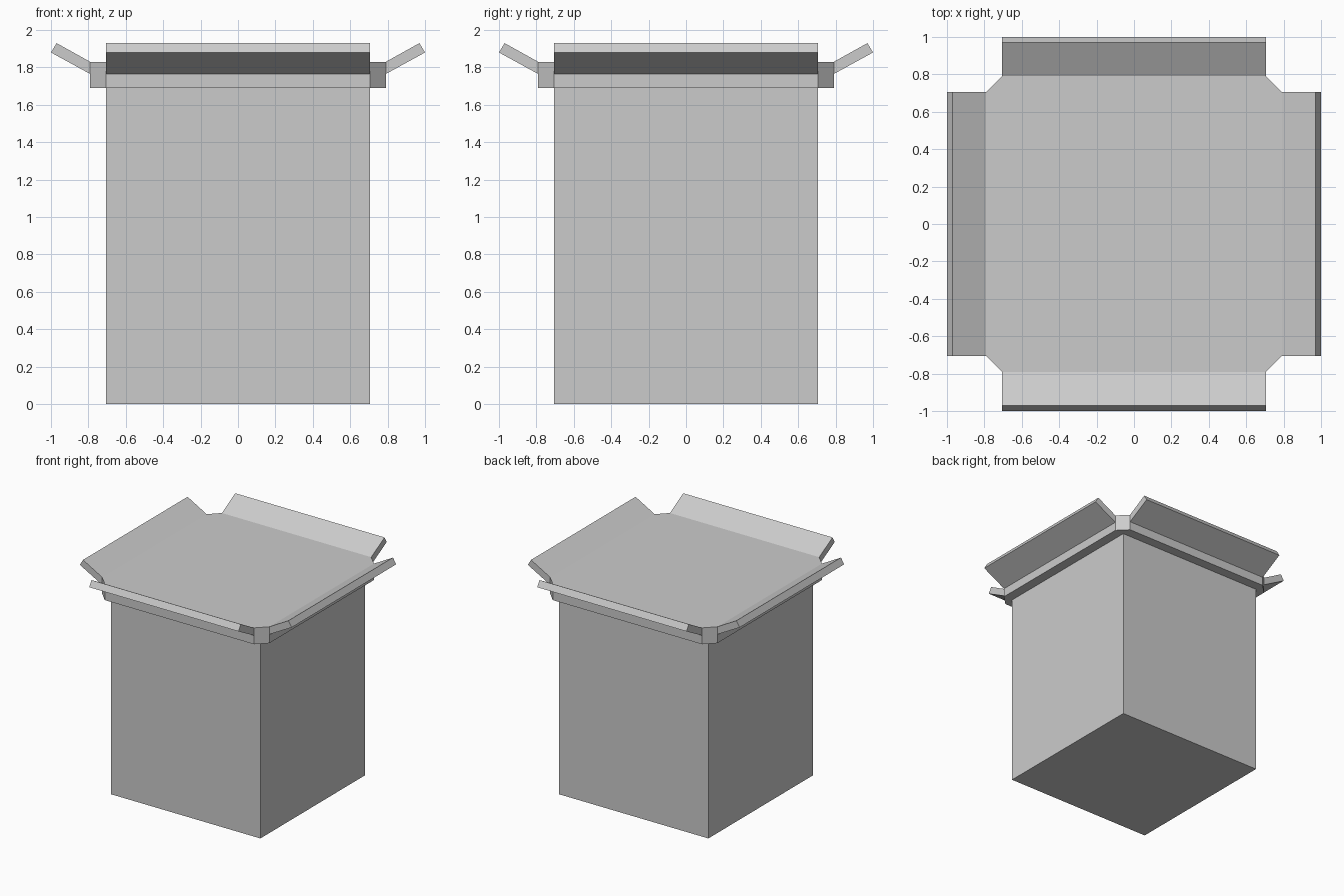
import bpy
import bmesh
import math
from mathutils import Matrix

if "Cube" in bpy.data.objects:
    bpy.data.objects.remove(bpy.data.objects["Cube"])

HALF = 0.705    # half width of the box body
RIM = 0.79      # half width of the rim

bm = bmesh.new()


def ring(reach, z):
    """Square with chamfered corners; reach == HALF gives sharp corners."""
    verts = []
    for i in range(4):
        turn = Matrix.Rotation(i * math.pi / 2, 3, 'Z')
        for x in (-HALF, HALF):
            v = bm.verts.new((x, -reach, z))
            v.co = turn @ v.co
            verts.append(v)
    return verts


# Body, underside of the rim, and rim stacked as loops
rings = [ring(r, z) for r, z in
         [(HALF, 0), (HALF, 1.69), (RIM, 1.69), (RIM, 1.765), (RIM, 1.83)]]
flap_roots = []
for level, (low, high) in enumerate(zip(rings, rings[1:])):
    for i in range(8):
        j = (i + 1) % 8
        face = bm.faces.new((low[i], low[j], high[j], high[i]))
        if level == 3 and i % 2 == 0:
            flap_roots.append(face)
bm.faces.new(rings[0][::-1])
bm.faces.new(rings[-1])

# Four flaps pulled outward and tilted up from the upper rim
for face in flap_roots:
    n = face.normal.copy() if face.normal.length else None
    face.normal_update()
    n = face.normal.copy()
    new = bmesh.ops.extrude_discrete_faces(bm, faces=[face])["faces"][0]
    mid = new.calc_center_median().z
    for v in new.verts:
        top = v.co.z > mid
        v.co += n * ((0.97 if top else 1.0) - RIM)
        v.co.z = 1.93 if top else 1.88

# Merge the collapsed corners of the body
bmesh.ops.remove_doubles(bm, verts=bm.verts, dist=0.0005)
bmesh.ops.recalc_face_normals(bm, faces=bm.faces)

mesh = bpy.data.meshes.new("open_box")
bm.to_mesh(mesh)
bm.free()
box = bpy.data.objects.new("open_box", mesh)
bpy.context.collection.objects.link(box)
